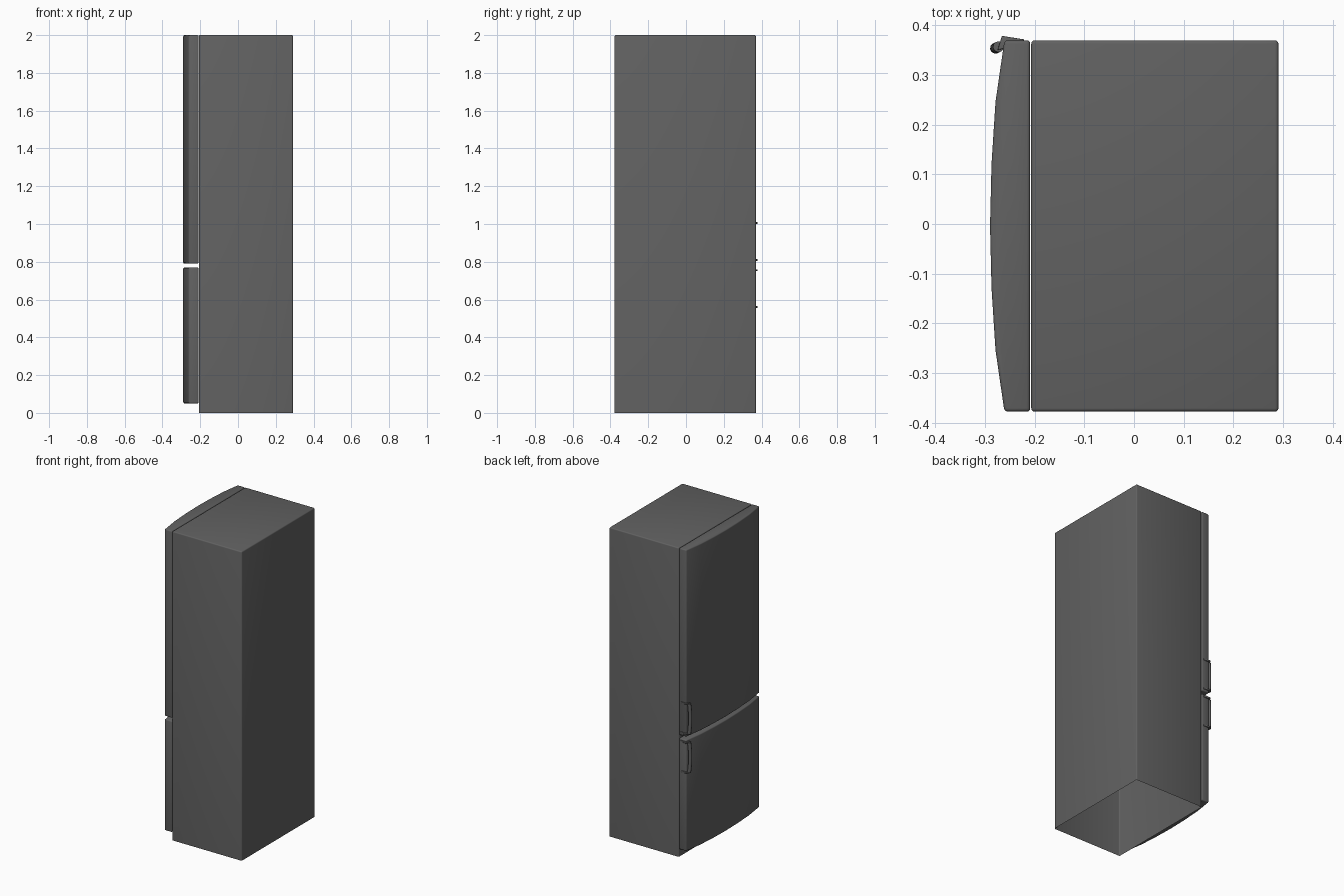
import bpy
import bmesh
from mathutils import Vector

cube = bpy.data.objects.get("Cube")
if cube:
    bpy.data.objects.remove(cube, do_unlink=True)

GREY = 0.12
metal = bpy.data.materials.new("dark grey metal")
metal.use_nodes = True
metal.diffuse_color = (GREY, GREY, GREY, 1)
metal.node_tree.nodes["Principled BSDF"].inputs["Base Color"].default_value = (GREY, GREY, GREY, 1)

Y_MID = -0.004   # centre line of the cabinet and doors
HALF = 0.374     # half of their width


def add_object(name, mesh):
    obj = bpy.data.objects.new(name, mesh)
    bpy.context.collection.objects.link(obj)
    mesh.materials.append(metal)
    return obj


def smooth(obj):
    bpy.ops.object.select_all(action='DESELECT')
    obj.select_set(True)
    bpy.context.view_layer.objects.active = obj
    bpy.ops.object.shade_smooth_by_angle(angle=0.7)


def prism(name, outline, z0, z1, bevel, open_bottom=False):
    """Extrude an (x, y) outline upwards and round its sharp edges."""
    mesh = bpy.data.meshes.new(name)
    bm = bmesh.new()
    base = bm.faces.new([bm.verts.new((x, y, z0)) for x, y in outline])
    up = bmesh.ops.extrude_face_region(bm, geom=[base], use_keep_orig=True)
    bmesh.ops.translate(bm, vec=(0, 0, z1 - z0),
                        verts=[v for v in up["geom"] if isinstance(v, bmesh.types.BMVert)])
    bmesh.ops.recalc_face_normals(bm, faces=bm.faces)
    if open_bottom:
        bm.faces.ensure_lookup_table()
        floor = [f for f in bm.faces if f.calc_center_median().z < z0 + 0.001]
        bmesh.ops.delete(bm, geom=floor, context='FACES_ONLY')
    sharp = [e for e in bm.edges if len(e.link_faces) == 2 and e.calc_face_angle() > 0.6]
    bmesh.ops.bevel(bm, geom=sharp, offset=bevel, segments=3, profile=0.5, affect='EDGES')
    bm.to_mesh(mesh)
    bm.free()
    obj = add_object(name, mesh)
    smooth(obj)
    return obj


# Cabinet, a shell without a floor
y0, y1 = Y_MID - HALF, Y_MID + HALF
prism("cabinet", [(-0.207, y0), (0.291, y0), (0.291, y1), (-0.207, y1)],
      0, 2, 0.007, open_bottom=True)

# Bowed doors: half of the outline, mirrored across the centre line
half_bow = [(-0.209, HALF), (-0.261, HALF), (-0.279, 0.25), (-0.287, 0.125)]
door_outline = ([(x, Y_MID + d) for x, d in half_bow] + [(-0.290, Y_MID)]
                + [(x, Y_MID - d) for x, d in reversed(half_bow)])
prism("upper_door", door_outline, 0.79, 2, 0.007)
prism("lower_door", door_outline, 0.05, 0.77, 0.007)


def handle(name, z0, z1):
    """Slightly bowed round grip held by a flat arm at each end."""
    curve = bpy.data.curves.new(name + "_grip", 'CURVE')
    curve.dimensions = '3D'
    curve.bevel_depth = 0.011
    curve.bevel_resolution = 3
    curve.use_fill_caps = True
    spline = curve.splines.new('POLY')
    steps = 8
    spline.points.add(steps)
    for i, point in enumerate(spline.points):
        t = i / steps
        bow = 4 * t * (1 - t)
        point.co = (-0.273 - 0.006 * bow, 0.357 - 0.003 * bow, z0 + (z1 - z0) * t, 1)
    temp = bpy.data.objects.new(name + "_temp", curve)
    bpy.context.collection.objects.link(temp)
    mesh = bpy.data.meshes.new_from_object(temp.evaluated_get(bpy.context.evaluated_depsgraph_get()))
    bpy.data.objects.remove(temp, do_unlink=True)
    mesh.materials.clear()
    smooth(add_object(name + "_grip", mesh))
    arm = [(-0.222, 0.366), (-0.222, 0.372), (-0.266, 0.379), (-0.275, 0.350)]
    for end, z in (("lower", z0), ("upper", z1)):
        prism(f"{name}_{end}_arm", arm, z - 0.005, z + 0.005, 0.001)


handle("upper_door_handle", 0.81, 1.005)
handle("lower_door_handle", 0.56, 0.755)
